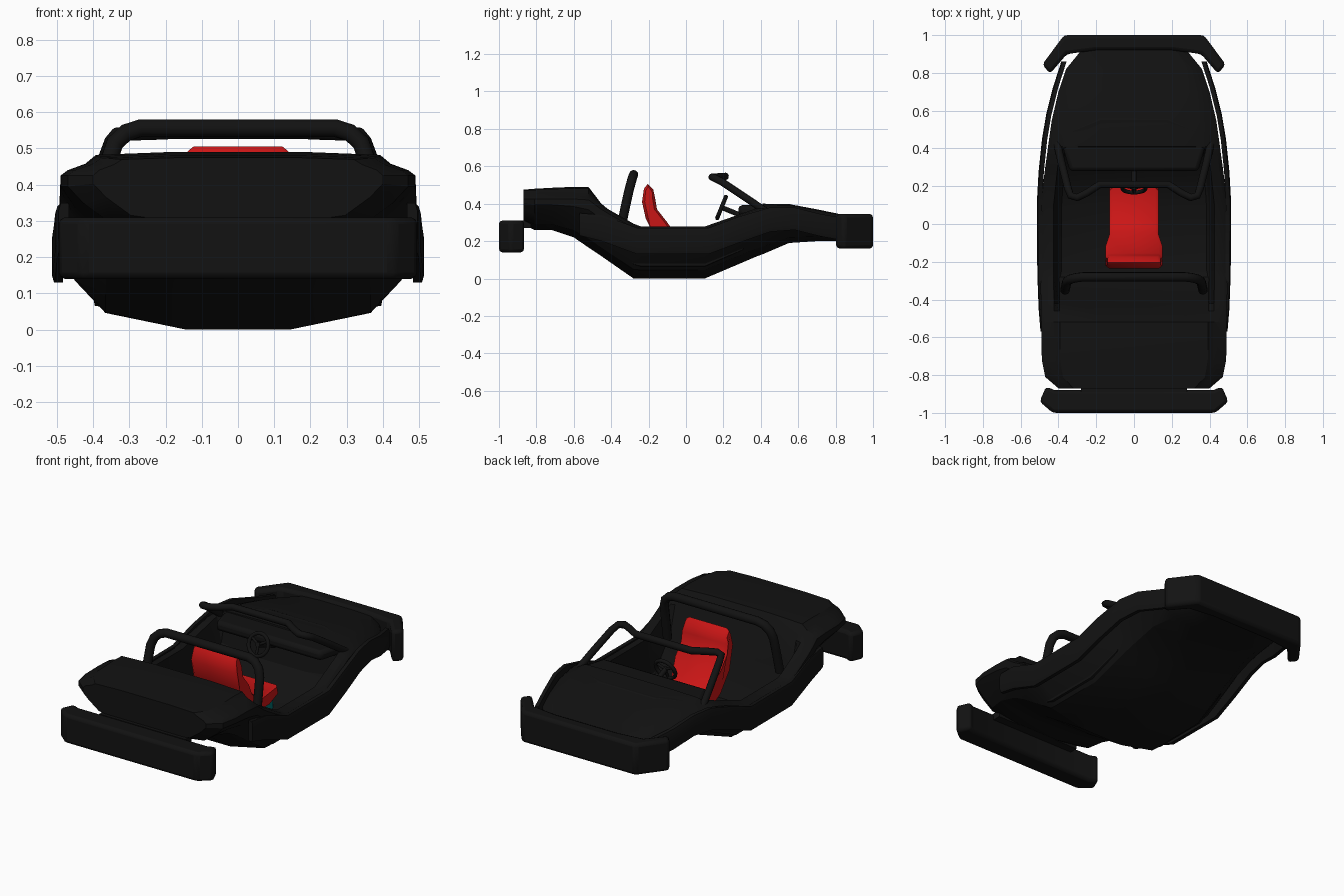
import bpy, bmesh, math
from mathutils import Vector

if "Cube" in bpy.data.objects:
    bpy.data.objects.remove(bpy.data.objects["Cube"])


def material(name, rgb):
    m = bpy.data.materials.new(name)
    m.diffuse_color = (*rgb, 1)
    m.use_nodes = True
    m.node_tree.nodes["Principled BSDF"].inputs["Base Color"].default_value = m.diffuse_color
    return m


BLACK = material("black", (0.006, 0.006, 0.006))
RED = material("red", (0.6, 0.008, 0.008))
TEAL = material("teal", (0.0, 0.16, 0.16))


def finish(ob, mat, bevel=0, angle=30, segments=2):
    ob.data.materials.append(mat)
    if bevel:
        b = ob.modifiers.new("bevel", 'BEVEL')
        b.width, b.segments, b.limit_method = bevel, segments, 'ANGLE'
        b.angle_limit = math.radians(35)
    bpy.ops.object.select_all(action='DESELECT')
    ob.select_set(True)
    bpy.context.view_layer.objects.active = ob
    bpy.ops.object.shade_smooth_by_angle(angle=math.radians(angle))
    return ob


def loft(name, rings, mat, bevel=0, angle=30):
    """Skin closed rings of points and cap both ends."""
    bm = bmesh.new()
    loops = [[bm.verts.new(p) for p in r] for r in rings]
    n = len(loops[0])
    for a, b in zip(loops, loops[1:]):
        for i in range(n):
            bm.faces.new((a[i], a[(i + 1) % n], b[(i + 1) % n], b[i]))
    bm.faces.new(loops[0])
    bm.faces.new(loops[-1])
    bmesh.ops.recalc_face_normals(bm, faces=bm.faces)
    me = bpy.data.meshes.new(name)
    bm.to_mesh(me)
    bm.free()
    ob = bpy.data.objects.new(name, me)
    bpy.context.collection.objects.link(ob)
    return finish(ob, mat, bevel, angle)


def mirrored(half):
    return half + [(-p[0], *p[1:]) for p in reversed(half)]


def plan_prism(name, half, z0, z1, mat, bevel=0):
    pts = mirrored(half)
    return loft(name, [[(x, y, z) for x, y in pts] for z in (z0, z1)], mat, bevel)


def tube(name, pts, r, mat):
    cu = bpy.data.curves.new(name, 'CURVE')
    cu.dimensions, cu.bevel_depth, cu.bevel_resolution = '3D', r, 3
    cu.use_fill_caps = True
    s = cu.splines.new('POLY')
    s.points.add(len(pts) - 1)
    for q, p in zip(s.points, pts):
        q.co = (*p, 1)
    ob = bpy.data.objects.new(name, cu)
    bpy.context.collection.objects.link(ob)
    bpy.ops.object.select_all(action='DESELECT')
    ob.select_set(True)
    bpy.context.view_layer.objects.active = ob
    bpy.ops.object.convert(target='MESH')
    return finish(bpy.context.object, mat, 0, 50)


# Body tub: y, half width, underside z, rim z, floor or deck z
stations = [
    (-0.87, 0.40, 0.29, 0.44, 0.475), (-0.81, 0.47, 0.26, 0.44, 0.48),
    (-0.72, 0.488, 0.26, 0.44, 0.485), (-0.60, 0.49, 0.22, 0.44, 0.49),
    (-0.52, 0.49, 0.165, 0.435, 0.488), (-0.46, 0.492, 0.125, 0.39, 0.41),
    (-0.42, 0.493, 0.097, 0.365, 0.24), (-0.28, 0.495, 0.0, 0.285, 0.04),
    (-0.24, 0.495, 0.0, 0.27, 0.03), (0.10, 0.495, 0.0, 0.27, 0.03),
    (0.30, 0.47, 0.085, 0.34, 0.12), (0.37, 0.46, 0.115, 0.365, 0.20),
    (0.41, 0.455, 0.13, 0.37, 0.40), (0.55, 0.435, 0.19, 0.365, 0.398),
    (0.70, 0.40, 0.20, 0.34, 0.37), (0.82, 0.36, 0.20, 0.32, 0.345),
    (0.93, 0.27, 0.20, 0.30, 0.33)]


def hull_ring(y, w, zb, zt, zf):
    h = zt - zb
    return mirrored([(0.29 * w, y, zb), (0.74 * w, y, zb + 0.17 * h),
                     (0.91 * w, y, zb + 0.5 * h), (w, y, zb + 0.75 * h),
                     (w, y, zt - 0.015), (0.96 * w, y, zt), (0.86 * w, y, zt + 0.2 * max(0, zf - zt) + 0.008),
                     (0.80 * w, y, zt + 0.85 * (zf - zt)), (0.40 * w, y, zf)])


loft("body_tub", [hull_ring(*s) for s in stations], BLACK, 0, 28)

# Side rub rails: outer x, y, centre z, half height
rail = [(0.495, -0.57, 0.29, 0.06), (0.505, -0.45, 0.27, 0.07), (0.512, -0.26, 0.20, 0.07),
        (0.514, 0.12, 0.20, 0.07), (0.505, 0.28, 0.26, 0.07), (0.487, 0.45, 0.315, 0.065),
        (0.465, 0.58, 0.32, 0.06), (0.43, 0.72, 0.285, 0.06), (0.385, 0.86, 0.26, 0.06)]
for s, side in ((1, "left"), (-1, "right")):
    loft("side_rail_" + side,
         [[(s * (x - 0.028), y, z - h), (s * (x - 0.006), y, z - h), (s * x, y, z - h + 0.02),
           (s * x, y, z + h - 0.02), (s * (x - 0.006), y, z + h), (s * (x - 0.028), y, z + h)]
          for x, y, z, h in rail], BLACK)

# Wrap-around bumpers and the mount behind the -y one
plan_prism("rear_bumper", [(0.37, 1.0), (0.485, 0.845), (0.445, 0.795), (0.355, 0.90),
                           (0.2, 0.92)], 0.16, 0.345, BLACK, 0.018)
plan_prism("front_bumper", [(0.43, -1.0), (0.5, -0.94), (0.465, -0.86), (0.42, -0.88)],
           0.14, 0.31, BLACK, 0.018)
plan_prism("bumper_mount", [(0.28, -0.89), (0.28, -0.83)], 0.27, 0.31, BLACK)

# Raised cowl and dashboard around the steering column
plan_prism("dashboard", [(0.34, 0.28), (0.38, 0.42), (0.30, 0.46)], 0.335, 0.392, BLACK, 0.02)
loft("cowl", [mirrored([(0.41, 0.40, 0.34), (0.36, 0.52, 0.34), (0.2, 0.59, 0.34)]),
              mirrored([(0.38, 0.40, 0.392), (0.33, 0.50, 0.395), (0.18, 0.56, 0.40)])],
     BLACK, 0.01)

# Roll bar behind the seat
half = [(0.365, -0.35, 0.26), (0.36, -0.325, 0.38), (0.355, -0.305, 0.47), (0.34, -0.293, 0.515),
        (0.31, -0.285, 0.543), (0.27, -0.28, 0.556)]
tube("roll_bar", mirrored(half), 0.025, BLACK)

# Windshield frame
half = [(0.41, 0.44, 0.35), (0.385, 0.33, 0.425), (0.35, 0.19, 0.518), (0.335, 0.15, 0.538),
        (0.30, 0.14, 0.542), (0.25, 0.165, 0.543), (0.18, 0.21, 0.546)]
tube("windshield_frame", mirrored(half), 0.02, BLACK)

# Steering wheel, spokes and column
axis = Vector((0, -0.93, 0.38)).normalized()
centre = Vector((0, 0.19, 0.38))
up = Vector((0, axis.z, -axis.y))
bpy.ops.mesh.primitive_torus_add(major_radius=0.062, minor_radius=0.011, major_segments=24,
                                 minor_segments=8, location=centre,
                                 rotation=axis.to_track_quat('Z', 'Y').to_euler())
wheel = bpy.context.object
wheel.name = "steering_wheel"
finish(wheel, BLACK, 0, 60)
for i in range(3):
    a = math.radians(90 + 120 * i)
    d = Vector((math.cos(a), 0, 0)) - up * math.sin(a)
    tube(f"wheel_spoke_{i + 1}", [centre, centre + d * 0.06], 0.008, BLACK)
tube("steering_column", [centre - axis * -0.01, centre - axis * 0.16], 0.014, BLACK)

# Bucket seat: y, z, half width along front and back of a side profile
profile = [(0.20, 0.13), (0.19, 0.175), (0.02, 0.165), (-0.04, 0.215), (-0.10, 0.30),
           (-0.155, 0.37), (-0.165, 0.43), (-0.175, 0.475), (-0.205, 0.505), (-0.225, 0.48),
           (-0.235, 0.41), (-0.215, 0.32), (-0.19, 0.27), (-0.15, 0.15), (-0.06, 0.09), (0.12, 0.09)]


def seat_width(y, z):
    return 0.13 if z < 0.25 else 0.15 if z < 0.46 else 0.14


rings = []
for s, k in ((-1, 1), (-0.88, 0), (0.88, 0), (1, 1)):
    ring = []
    for y, z in profile:
        inset = 0.014 * k
        cy = 0.04 if z < 0.2 else -0.19
        cz = 0.13 if z < 0.2 else min(max(z, 0.2), 0.44)
        d = Vector((0, cy - y, cz - z))
        d = d.normalized() * min(inset, d.length)
        ring.append((s * seat_width(y, z), y + d.y, z + d.z))
    rings.append(ring)
loft("seat", rings, RED, 0, 40)

# Seat base
plan_prism("seat_base", [(0.12, -0.12), (0.12, 0.16)], 0.025, 0.1, TEAL, 0.008)
